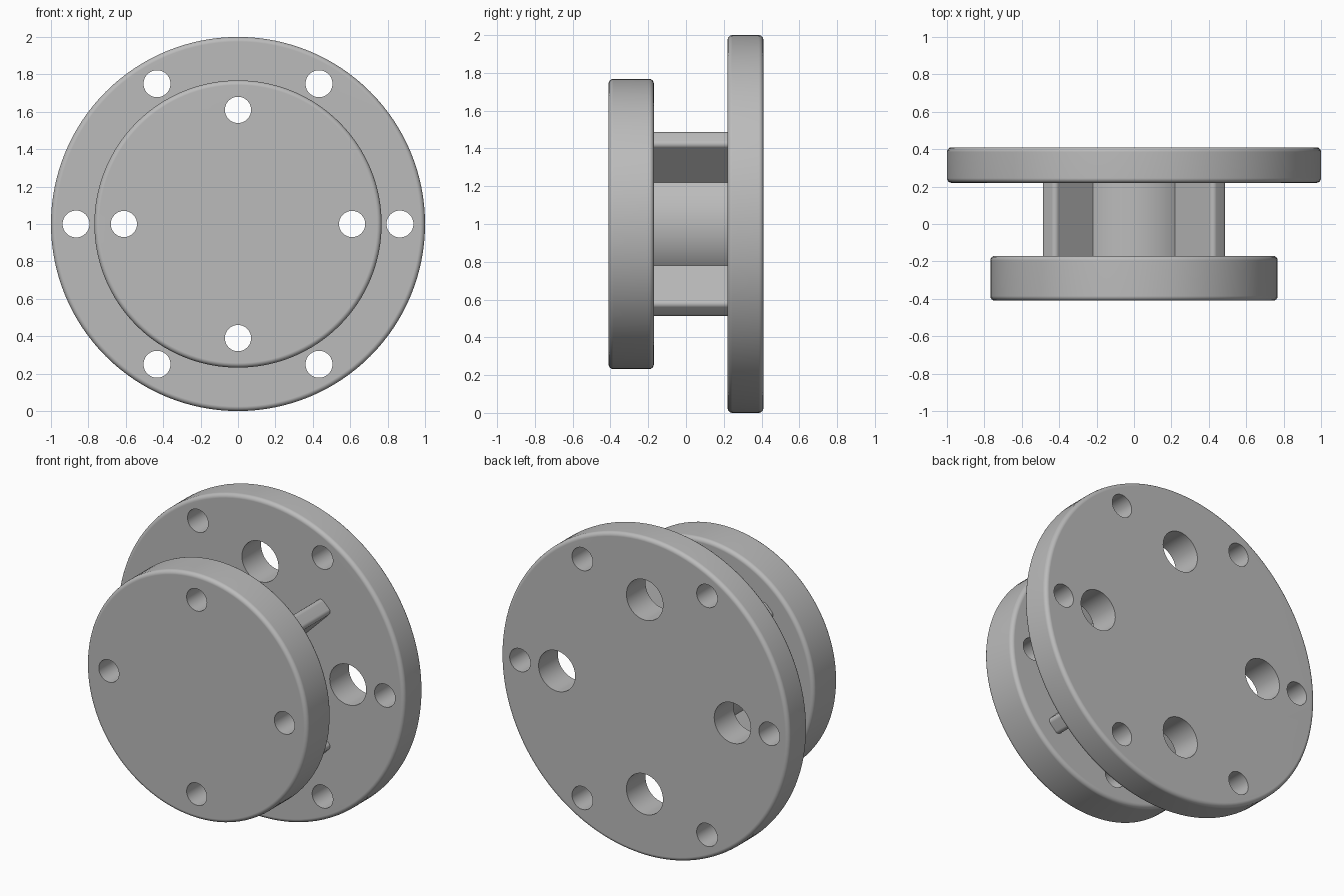
import bpy, bmesh
from math import sin, cos, pi, radians
from mathutils import Matrix, Vector

cube = bpy.data.objects.get("Cube")
if cube:
    bpy.data.objects.remove(cube, do_unlink=True)

steel = bpy.data.materials.new("plain grey")
steel.use_nodes = True
GREY = (0.5, 0.5, 0.5, 1)
steel.diffuse_color = GREY
steel.node_tree.nodes["Principled BSDF"].inputs["Base Color"].default_value = GREY

CENTRE_Z = 1.0


def new_object(name, bm):
    bmesh.ops.recalc_face_normals(bm, faces=bm.faces)
    mesh = bpy.data.meshes.new(name)
    bm.to_mesh(mesh)
    bm.free()
    ob = bpy.data.objects.new(name, mesh)
    bpy.context.collection.objects.link(ob)
    mesh.materials.append(steel)
    return ob


def add_rod(bm, radius, y0, y1, x=0, z=0, segments=48):
    """Cylinder running along y between y0 and y1."""
    place = Matrix.Translation((x, (y0 + y1) / 2, CENTRE_Z + z)) @ Matrix.Rotation(pi / 2, 4, 'X')
    bmesh.ops.create_cone(bm, cap_ends=True, segments=segments, radius1=radius,
                          radius2=radius, depth=y1 - y0, matrix=place)


def apply(ob, modifier):
    bpy.context.view_layer.objects.active = ob
    bpy.ops.object.modifier_apply(modifier=modifier.name)


def finish(ob):
    bpy.ops.object.select_all(action='DESELECT')
    ob.select_set(True)
    bpy.context.view_layer.objects.active = ob
    bpy.ops.object.shade_smooth_by_angle(angle=radians(35))
    normals = ob.modifiers.new("Even normals", 'WEIGHTED_NORMAL')
    normals.keep_sharp = True


def ring(count, distance, radius):
    """Hole list (x, z, radius) spaced evenly around the axis."""
    return [(distance * cos(2 * pi * i / count), distance * sin(2 * pi * i / count), radius)
            for i in range(count)]


def drilled_disc(name, radius, y0, y1, holes):
    bm = bmesh.new()
    add_rod(bm, radius, y0, y1, segments=128)
    disc = new_object(name, bm)
    bevel = disc.modifiers.new("Rounded rim", 'BEVEL')
    bevel.width, bevel.segments = 0.025, 4
    bevel.limit_method, bevel.angle_limit = 'ANGLE', radians(40)
    apply(disc, bevel)

    bm = bmesh.new()
    for x, z, r in holes:
        add_rod(bm, r, y0 - 0.1, y1 + 0.1, x, z)
    drill = new_object(name + "_drill", bm)
    drill.hide_render = True
    cut = disc.modifiers.new("Holes", 'BOOLEAN')
    cut.operation, cut.solver, cut.object = 'DIFFERENCE', 'EXACT', drill
    apply(disc, cut)
    bpy.data.objects.remove(drill, do_unlink=True)
    finish(disc)


FRONT_IN, BACK_IN = -0.17, 0.22

# Large rear flange: six rim holes and four wide access holes
drilled_disc("rear_flange", 1.0, BACK_IN, 0.41,
             ring(6, 0.866, 0.072) + ring(4, 0.61, 0.127))

# Smaller front flange with four bolt holes
drilled_disc("front_flange", 0.768, -0.41, FRONT_IN, ring(4, 0.61, 0.07))

# Central hub
bm = bmesh.new()
add_rod(bm, 0.365, FRONT_IN - 0.02, BACK_IN + 0.02, segments=96)
finish(new_object("hub", bm))

# Four diagonal ribs with softened outer edges
RIB_TIP, RIB_HALF = 0.65, 0.052
for i, label in enumerate(("upper_left", "upper_right", "lower_right", "lower_left")):
    bm = bmesh.new()
    length = RIB_TIP - 0.2
    depth = BACK_IN - FRONT_IN + 0.04
    turn = Matrix.Translation((0, (BACK_IN + FRONT_IN) / 2, CENTRE_Z)) @ \
        Matrix.Rotation(-pi / 4 - i * pi / 2, 4, 'Y')
    bmesh.ops.create_cube(bm, size=1, matrix=Matrix.Translation((0.2 + length / 2, 0, 0))
                          @ Matrix.Diagonal((length, depth, 2 * RIB_HALF, 1)))
    tips = [e for e in bm.edges
            if all(v.co.x > RIB_TIP - 0.01 for v in e.verts)
            and abs(e.verts[0].co.y - e.verts[1].co.y) > 0.1]
    bmesh.ops.bevel(bm, geom=tips, offset=0.025, segments=4, profile=0.5, affect='EDGES')
    bm.transform(turn)
    finish(new_object("rib_" + label, bm))
